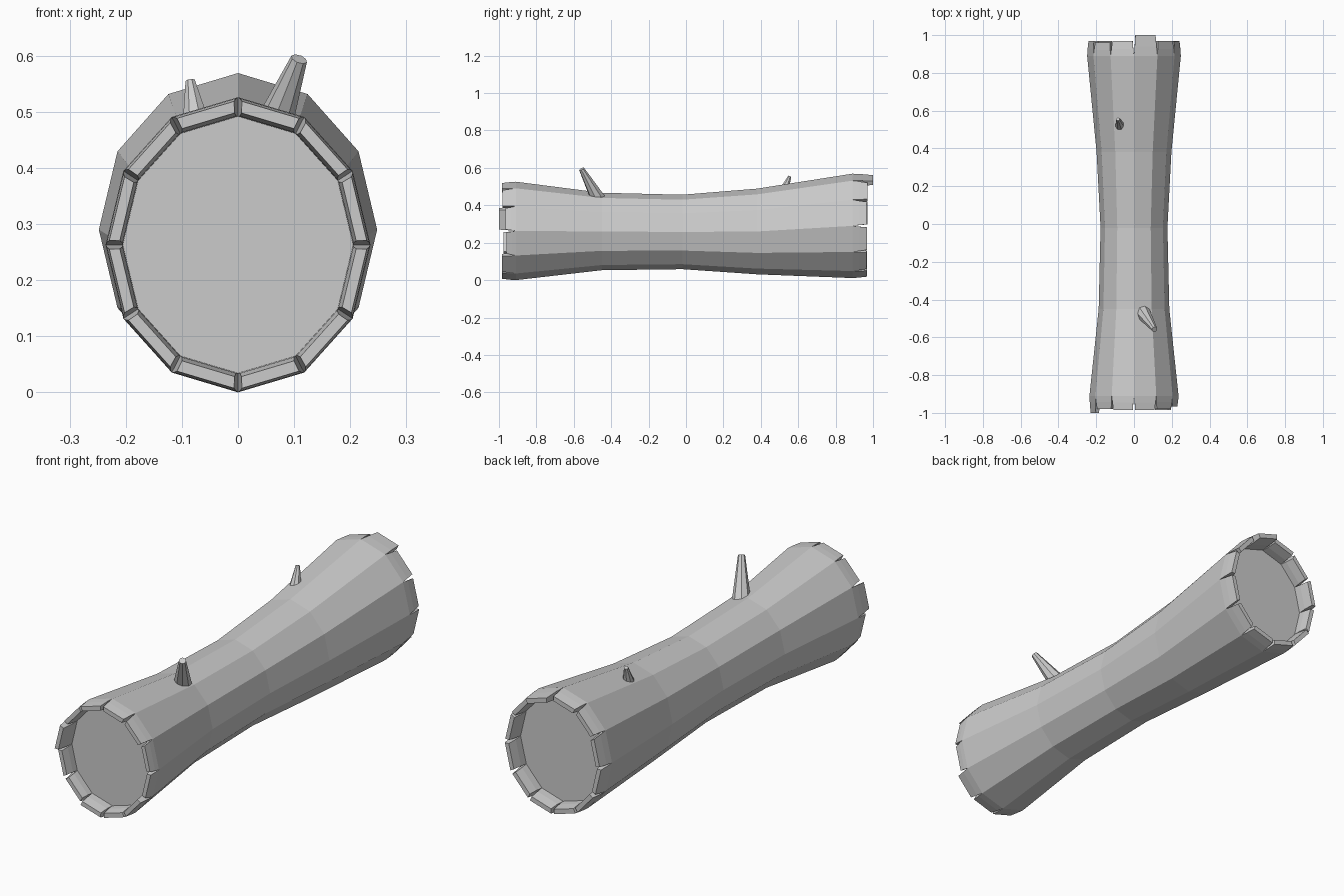
import bpy, bmesh
from math import sin, cos, pi
from mathutils import Vector

if "Cube" in bpy.data.objects:
    bpy.data.objects.remove(bpy.data.objects["Cube"])

SIDES = 12
# Rings along the log: y, centre z, half width, half height
RINGS = [(-0.91, 0.263, 0.236, 0.263), (-0.45, 0.26, 0.187, 0.207),
         (-0.02, 0.2575, 0.177, 0.199), (0.38, 0.26, 0.198, 0.229),
         (0.89, 0.29, 0.248, 0.279)]


def make_object(name, bm):
    bmesh.ops.recalc_face_normals(bm, faces=bm.faces)
    me = bpy.data.meshes.new(name)
    bm.to_mesh(me)
    bm.free()
    ob = bpy.data.objects.new(name, me)
    bpy.context.collection.objects.link(ob)
    return ob


def ring_point(ring, i, scale=1.0, y=None):
    # vertex i, clockwise from the top as seen from the front
    y0, cz, rx, rz = ring
    a = 2 * pi * i / SIDES
    return Vector((rx * scale * sin(a), y0 if y is None else y,
                   cz + rz * scale * cos(a)))


def loft(bm, loops):
    rows = [[bm.verts.new(p) for p in loop] for loop in loops]
    for a, b in zip(rows, rows[1:]):
        for i in range(len(a)):
            j = (i + 1) % len(a)
            bm.faces.new((a[i], a[j], b[j], b[i]))
    bm.faces.new(rows[0])
    bm.faces.new(rows[-1])


# Waisted trunk
bm = bmesh.new()
loft(bm, [[ring_point(r, i) for i in range(SIDES)] for r in RINGS])
make_object("log_trunk", bm)


# Ragged bark slats round each end
def bark_rim(name, ring, tips):
    bm = bmesh.new()
    for i, tip in enumerate(tips):
        def quad(y, gap, outer, inner):
            o0, o1 = (ring_point(ring, k, outer, y) for k in (i, i + 1))
            n0, n1 = (ring_point(ring, k, inner, y) for k in (i, i + 1))
            return [o0.lerp(o1, gap), o1.lerp(o0, gap),
                    n1.lerp(n0, gap), n0.lerp(n1, gap)]
        loft(bm, [quad(ring[0], 0.0, 1.0, 0.87),
                  quad(ring[0] + 0.45 * (tip - ring[0]), 0.03, 0.995, 0.875),
                  quad(tip, 0.06, 0.98, 0.90)])
    return make_object(name, bm)


bark_rim("front_bark_rim", RINGS[0],
         [-0.985, -0.98, -0.965, -0.96, -0.985, -0.98,
          -0.985, -0.97, -0.975, -1.0, -0.98, -0.985])
bark_rim("back_bark_rim", RINGS[-1],
         [1.0, 0.97, 0.965, 0.968, 0.965, 0.968,
          0.965, 0.968, 0.96, 0.97, 0.962, 0.97])


# Broken branch stubs
def stub(name, base, tip, r0, r1, n=8):
    base, tip = Vector(base), Vector(tip)
    q = (tip - base).to_track_quat('Z', 'Y')
    bm = bmesh.new()
    loft(bm, [[c + q @ Vector((r * cos(2 * pi * i / n), r * sin(2 * pi * i / n), 0))
               for i in range(n)] for c, r in ((base, r0), (tip, r1))])
    return make_object(name, bm)


stub("large_branch_stub", (0.048, -0.47, 0.435), (0.109, -0.558, 0.594), 0.040, 0.015)
stub("small_branch_stub", (-0.074, 0.522, 0.475), (-0.085, 0.555, 0.555), 0.026, 0.009)
